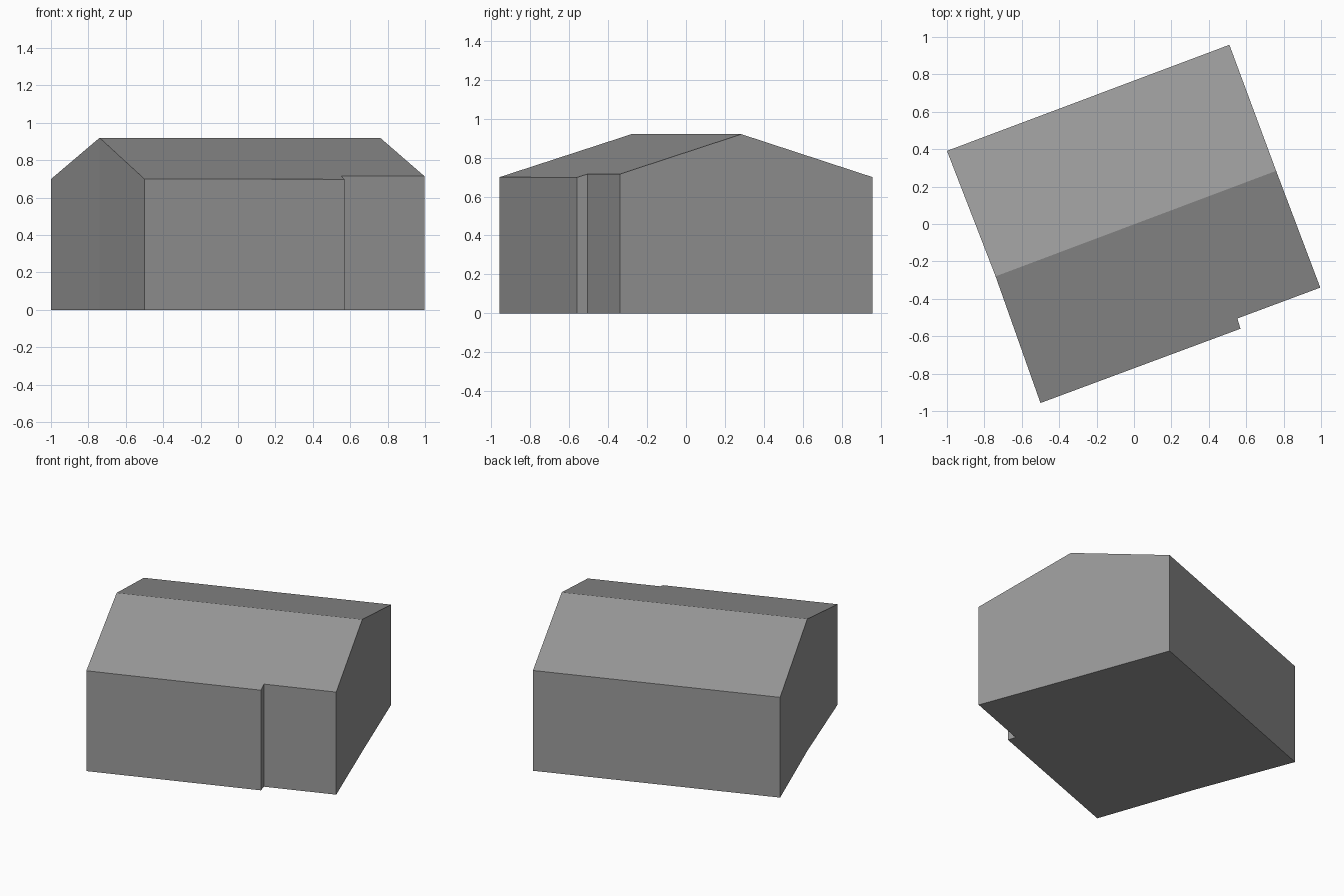
import bpy
import bmesh
from mathutils import Vector

default_cube = bpy.data.objects.get("Cube")
if default_cube:
    bpy.data.objects.remove(default_cube, do_unlink=True)

RIDGE_HEIGHT = 0.92
ROOF_PITCH = 0.307

# Plain grey for the whole building
grey = bpy.data.materials.new("plain grey")
grey.use_nodes = True
colour = (0.32, 0.32, 0.32, 1)
grey.diffuse_color = colour
grey.node_tree.nodes["Principled BSDF"].inputs["Base Color"].default_value = colour

# Ridge ends, and the footprint on each side of the ridge
ridge_left, ridge_right = (-0.74, -0.28), (0.76, 0.284)
front_side = [(-0.5, -0.957), (0.569, -0.56), (0.553, -0.505), (0.996, -0.34)]
back_side = [(0.51, 0.958), (-1.0, 0.391)]

start = Vector(ridge_left)
along = (Vector(ridge_right) - start).normalized()


def roof_height(point):
    """Height of the pitched roof above a footprint point."""
    offset = Vector(point) - start
    distance = abs(along.x * offset.y - along.y * offset.x)
    return RIDGE_HEIGHT - ROOF_PITCH * distance


outline = [ridge_left] + front_side + [ridge_right] + back_side
bm = bmesh.new()
floor = [bm.verts.new((x, y, 0)) for x, y in outline]
eaves = [bm.verts.new((x, y, roof_height((x, y)))) for x, y in outline]

# Floor and walls
bm.faces.new(floor[::-1])
for i in range(len(outline)):
    j = (i + 1) % len(outline)
    bm.faces.new((floor[i], floor[j], eaves[j], eaves[i]))

# Front and back roof slopes share the ridge
right = len(front_side) + 1
bm.faces.new(eaves[:right + 1])
bm.faces.new(eaves[right:] + eaves[:1])
bmesh.ops.recalc_face_normals(bm, faces=bm.faces)

mesh = bpy.data.meshes.new("building")
bm.to_mesh(mesh)
bm.free()
mesh.materials.append(grey)
building = bpy.data.objects.new("building", mesh)
bpy.context.collection.objects.link(building)
